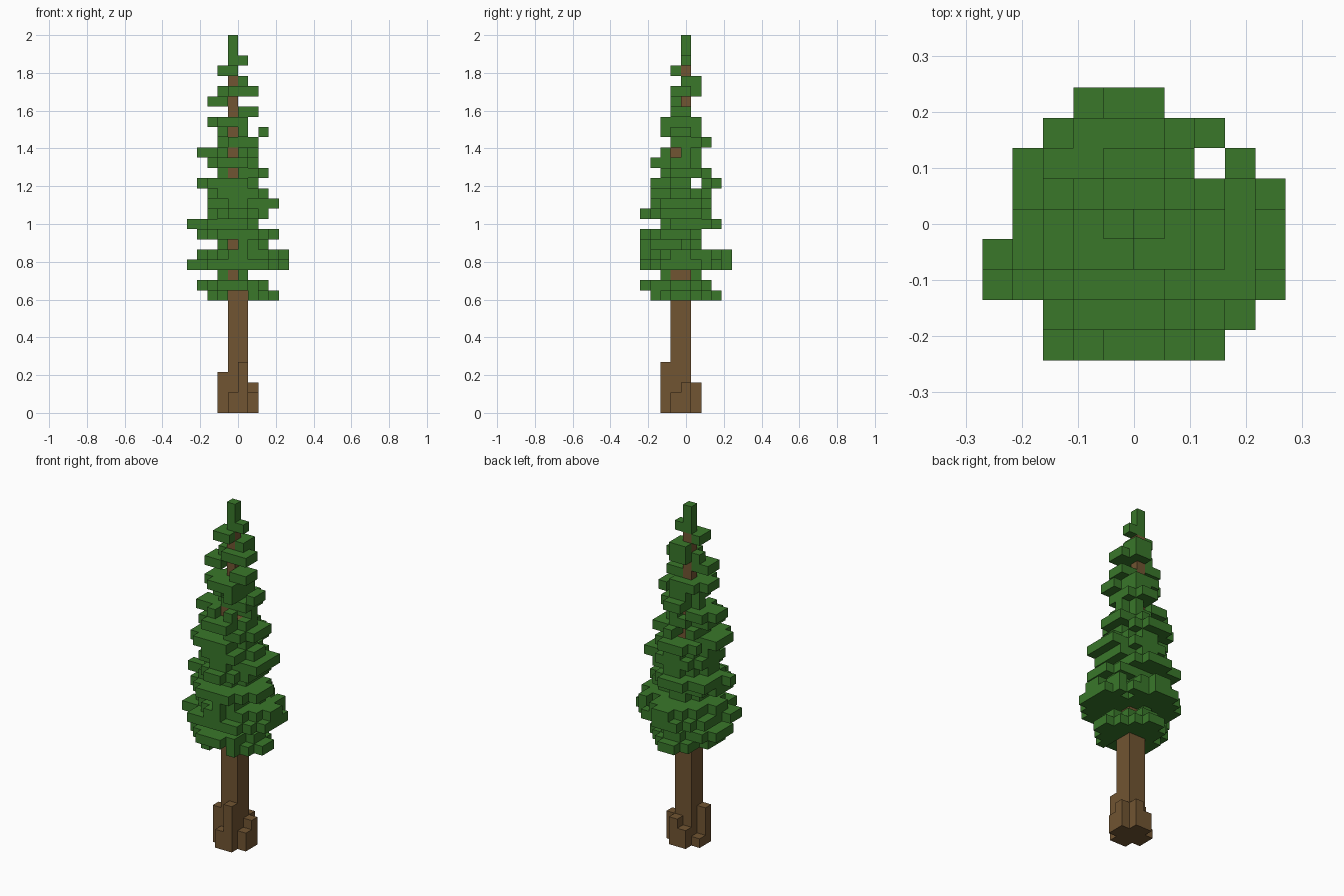
import bpy
import bmesh
import random
from mathutils import Vector

random.seed(11)
UNIT = 2 / 37          # edge of one block
TRUNK_TOP = 34
THICK_TOP = 25

if "Cube" in bpy.data.objects:
    bpy.data.objects.remove(bpy.data.objects["Cube"])


def make_material(name, colour):
    material = bpy.data.materials.new(name)
    material.use_nodes = True
    material.diffuse_color = colour
    material.node_tree.nodes["Principled BSDF"].inputs["Base Color"].default_value = colour
    return material


bark = make_material("bark brown", (0.165, 0.09, 0.032, 1))
needles = make_material("needle green", (0.041, 0.185, 0.023, 1))

AXES = [Vector(a) for a in ((1, 0, 0), (0, 1, 0), (0, 0, 1))]


def build_blocks(name, cells, solid, material):
    """Make a mesh of the block faces that are not hidden by other blocks."""
    bm = bmesh.new()
    for cell in sorted(cells):
        centre = Vector(cell) + Vector((0.5, 0, 0.5))
        for n, axis in enumerate(AXES):
            for sign in (-1, 1):
                normal = axis * sign
                if tuple(int(c + d) for c, d in zip(cell, normal)) in solid:
                    continue
                u = AXES[(n + 1) % 3] / 2
                v = AXES[(n + 2) % 3] / 2 * sign
                middle = centre + normal / 2
                corners = (middle - u - v, middle + u - v, middle + u + v, middle - u + v)
                bm.faces.new([bm.verts.new(p * UNIT) for p in corners])
    bmesh.ops.remove_doubles(bm, verts=bm.verts, dist=UNIT / 100)
    mesh = bpy.data.meshes.new(name)
    bm.to_mesh(mesh)
    bm.free()
    mesh.materials.append(material)
    part = bpy.data.objects.new(name, mesh)
    bpy.context.collection.objects.link(part)


# Trunk: thick below, a single column towards the tip
trunk = {(x, y, z) for x in (-1, 0) for y in (-1, 0) for z in range(THICK_TOP)}
trunk |= {(-1, -1, THICK_TOP)} | {(-1, 0, z) for z in range(THICK_TOP, TRUNK_TOP)}

# Roots: columns of different heights around the foot
root_heights = {(0, -2): 5, (-1, -2): 2, (1, -1): 2, (1, 0): 3,
                (0, 1): 3, (-1, 1): 2, (-2, 0): 1, (-2, -1): 4}
roots = {(x, y, z) for (x, y), height in root_heights.items() for z in range(height)}

# Widest outline of the crown, as a range of x for each row of y
outline = {4: (-2, 1), 3: (-3, 3), 2: (-4, 4), 1: (-4, 5), 0: (-4, 5),
           -1: (-5, 5), -2: (-5, 5), -3: (-3, 4), -4: (-3, 3)}

# Reach of each branch layer to the right, left, front and back, from the bottom up
layers = """3444 4343 2122 5545 4545 2342 4442 5224 3343 3433 3333 4234 2323
            3232 4222 2213 2322 3122 1211 3011 2212 1102 2011 1101 1001 1001""".split()
FIRST, WIDEST = 11, 14
bare_front = {11, 13, 16, 23, 25, 27, 29, 30, 32}
bare_back = {23, 25, 29, 30}
bare_side = {13: (-1, 0, 1), 25: (-1,), 30: (0,), 33: (0,)}


def keep(x, y, z):
    """Leave gaps where the trunk shows and stay inside the outline."""
    low, high = outline[y]
    if not low <= x < high or (x, y) == (2, 2):
        return False
    if z in bare_front and y < 0 and (x == -1 or (z == FIRST and x == 0)):
        return False
    if z in bare_back and y > 0 and x == -1:
        return False
    if x >= 0 and y in bare_side.get(z, ()):
        return False
    return not (z == 22 and y == 1) and not (z == 27 and x == 1)


# Foliage: rounded layers that step in wherever the layer below stands out
foliage = set()
for z, reach in enumerate(layers, FIRST):
    west, east, front, back = map(int, reach)
    rows = (-1, 0) if front and z < THICK_TOP else (0,)
    columns = (-1, 0) if east else (-1,)
    # Branch tips, two blocks wide on the long branches
    tips = {(x, y) for x in (-west, east - 1) for y in rows[-2 if west > 2 else -1:]}
    tips |= {(x, y) for y in (-front, back - 1) for x in columns}
    if z == WIDEST:
        tips |= {(-west, -2), (-3, -front), (-2, -front)}
    for x in range(-west, east):
        for y in range(-front, back):
            dx, dy = x + 0.5, y + 0.5
            size = (dx / (east if dx > 0 else west)) ** 2 + (dy / (back if dy > 0 else front)) ** 2
            limit = 0.76 if z == FIRST or (x, y, z - 1) in foliage else 1.04
            if (size < limit + random.uniform(-0.1, 0.1) or (x, y) in tips) and keep(x, y, z):
                foliage.add((x, y, z))
foliage -= trunk

solid = trunk | roots | foliage
build_blocks("trunk", trunk, solid, bark)
build_blocks("roots", roots, solid, bark)
build_blocks("foliage", foliage, solid, needles)
